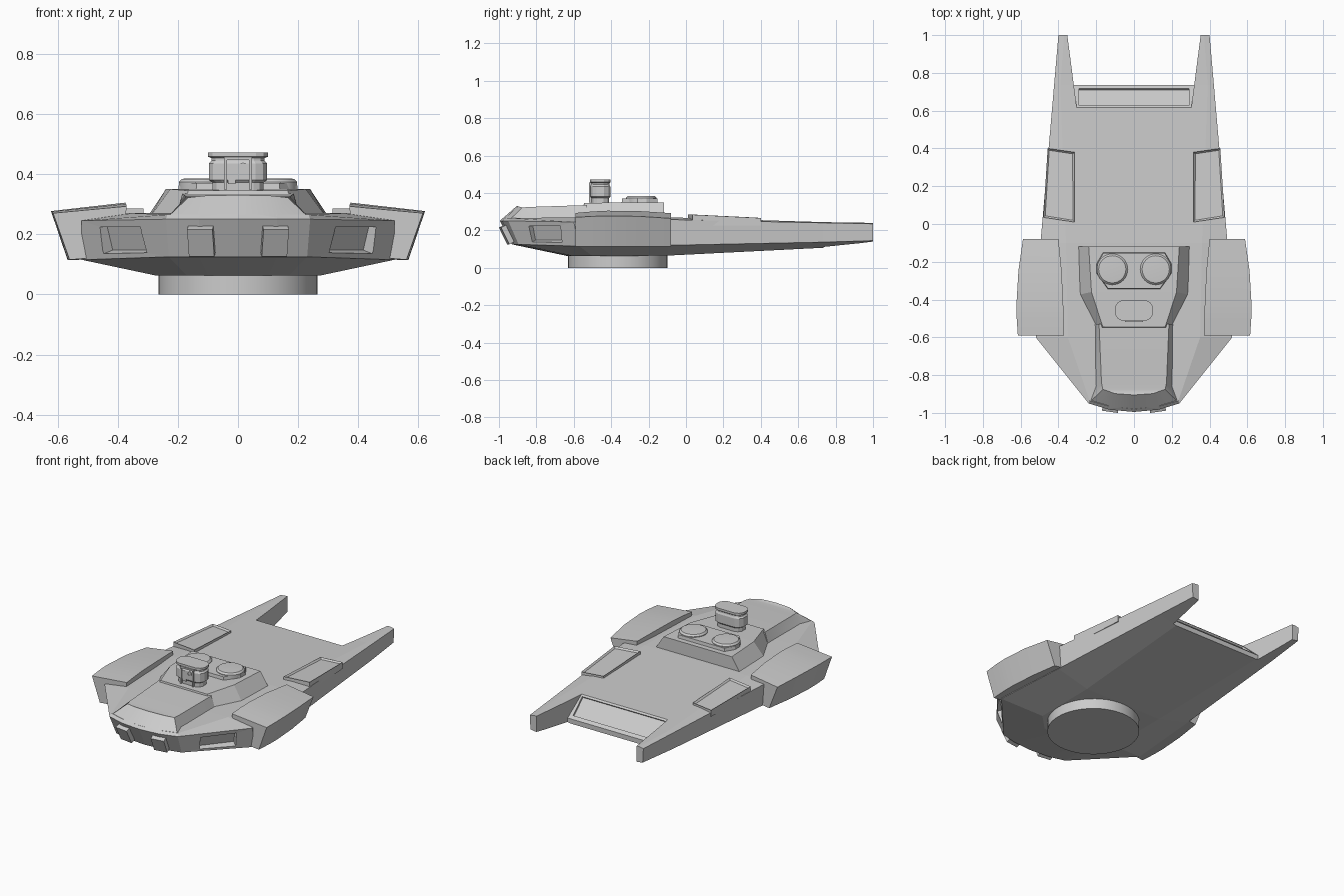
import bpy, bmesh
from math import radians, cos, sin, pi
from mathutils import Matrix, Vector, Euler

if "Cube" in bpy.data.objects:
    bpy.data.objects.remove(bpy.data.objects["Cube"])


def finish(bm, name, angle=None):
    bmesh.ops.remove_doubles(bm, verts=bm.verts, dist=1e-5)
    bmesh.ops.recalc_face_normals(bm, faces=bm.faces)
    me = bpy.data.meshes.new(name)
    bm.to_mesh(me)
    bm.free()
    ob = bpy.data.objects.new(name, me)
    bpy.context.collection.objects.link(ob)
    if angle:
        bpy.ops.object.select_all(action='DESELECT')
        bpy.context.view_layer.objects.active = ob
        ob.select_set(True)
        bpy.ops.object.shade_smooth_by_angle(angle=radians(angle))
    return ob


def loft(name, rings, angle=None):
    """Closed rings of equal length joined by quads and capped."""
    bm = bmesh.new()
    vs = [[bm.verts.new(p) for p in r] for r in rings]
    n = len(rings[0])
    for a, b in zip(vs, vs[1:]):
        for i in range(n):
            j = (i + 1) % n
            bm.faces.new((a[i], a[j], b[j], b[i]))
    bm.faces.new(vs[0])
    bm.faces.new(vs[-1])
    return finish(bm, name, angle)


def layered(name, layers, angle=None):
    """Stacked half outlines (nose to tail), mirrored; caps are cross strips."""
    bm = bmesh.new()
    n = len(layers[0])
    V = [[[bm.verts.new((s * x, y, z)) for x, y, z in L] for s in (1, -1)]
         for L in layers]
    for a, b in zip(V, V[1:]):
        for s in (0, 1):
            for i in range(n - 1):
                bm.faces.new((a[s][i], a[s][i + 1], b[s][i + 1], b[s][i]))
    for L in (V[0], V[-1]):
        for i in range(n - 1):
            bm.faces.new((L[0][i], L[0][i + 1], L[1][i + 1], L[1][i]))
    bm.faces.new([L[0][-1] for L in V] + [L[1][-1] for L in reversed(V)])
    return finish(bm, name, angle)


def box(name, loc, size, rot=(0, 0, 0)):
    bm = bmesh.new()
    m = (Matrix.Translation(loc) @ Euler([radians(a) for a in rot]).to_matrix().to_4x4()
         @ Matrix.Diagonal((*size, 1)))
    bmesh.ops.create_cube(bm, size=1, matrix=m)
    return finish(bm, name)


def lathe(name, cx, cy, profile, n=32):
    return loft(name, [[(cx + r * cos(2 * pi * i / n), cy + r * sin(2 * pi * i / n), z)
                        for i in range(n)] for r, z in profile], 30)


def cut(ob, cutter):
    cutter.hide_render = True
    cutter.display_type = 'WIRE'
    m = ob.modifiers.new(cutter.name, 'BOOLEAN')
    m.operation = 'DIFFERENCE'
    m.solver = 'EXACT'
    m.object = cutter
    # apply the cut and drop the helper
    dg = bpy.context.evaluated_depsgraph_get()
    me = bpy.data.meshes.new_from_object(ob.evaluated_get(dg))
    ob.modifiers.clear()
    ob.data = me
    bpy.data.objects.remove(cutter)


# Hull: deck, belt top, belt bottom, floor
hull = layered("hull", [
    [(0, -.98, .265), (.13, -.965, .265), (.235, -.935, .265), (.35, -.6, .27),
     (.36, -.1, .27), (.39, .735, .244), (.37, 1, .24)],
    [(0, -.995, .25), (.13, -.983, .25), (.24, -.95, .25), (.52, -.6, .245),
     (.495, -.1, .258), (.423, .735, .24), (.40, 1, .235)],
    [(0, -.93, .125), (.13, -.92, .125), (.23, -.895, .125), (.52, -.57, .115),
     (.485, -.1, .12), (.42, .735, .137), (.395, 1, .145)],
    [(0, -.63, .062), (.1, -.62, .062), (.17, -.6, .062), (.27, -.5, .062),
     (.27, -.1, .065), (.3, .735, .107), (.36, 1, .14)]])

# Rear notch with sloped ramp and inset ramp panel
prof = [(.56, .30), (.735, .137), (.735, -.1), (1.1, -.1), (1.1, .30)]
half = lambda y: .303 + (y - .615) * .13
cut(hull, loft("notch_cutter", [[(s * half(y), y, z) for y, z in prof] for s in (1, -1)]))
cut(hull, box("ramp_cutter", (0, .672, .196), (.585, .125, .024), (-43, 0, 0)))

# Recessed windows in the angled bow
for s in (1, -1):
    cut(hull, box("bow_recess_cutter", (s * .385, -.75, .18), (.215, .07, .09),
                  (17, 0, s * 51)))

# Turret ring under the hull
lathe("base_ring", 0, -.365, [(.265, 0), (.265, .075)], 48)

# Raised bow hood
layered("bow_hood", [
    [(0, -.99, .255), (.13, -.977, .255), (.236, -.945, .255), (.205, -.86, .255), (.21, -.53, .255)],
    [(0, -.905, .33), (.1, -.898, .329), (.165, -.875, .322), (.172, -.84, .325), (.185, -.53, .335)]], 25)

# Upper housing
layered("upper_housing", [
    [(0, -.565, .255), (.2, -.56, .255), (.295, -.375, .255), (.303, -.118, .255)],
    [(0, -.545, .345), (.165, -.545, .345), (.225, -.36, .35), (.24, -.118, .35)]])

# Hatch tray with two round hatches
tray = [(-.14, -.345), (.14, -.345), (.2, -.26), (.2, -.21), (.165, -.15),
        (-.165, -.15), (-.2, -.21), (-.2, -.26)]
loft("hatch_tray", [[(x, y, .34) for x, y in tray],
                    [(x * .98, -.245 + (y + .245) * .96, .37) for x, y in tray]])
for s in (1, -1):
    lathe("round_hatch", s * .115, -.24, [(.082, .35), (.082, .374), (.072, .384), (.06, .385)])

# Sight head: neck, drum and cap
octa = [(-.06, -.055), (.06, -.055), (.085, -.044), (.1, -.02), (.1, .02), (.085, .044),
        (.06, .055), (-.06, .055), (-.085, .044), (-.1, .02), (-.1, -.02), (-.085, -.044)]
steps = [(.34, .85), (.372, .85), (.38, .97), (.435, .97), (.445, .88),
         (.453, .88), (.458, 1), (.472, 1)]
loft("sight_head", [[(x * k, -.458 + y * k, z) for x, y in octa] for z, k in steps])
for x in (-.042, .042):
    box("sight_frame_side", (x, -.505, .402), (.01, .025, .108))
box("sight_frame_top", (0, -.505, .452), (.094, .025, .01))
box("sight_panel", (-.02, -.508, .4), (.025, .01, .065))
lens = lathe("sight_lens", 0, 0, [(.015, 0), (.015, .018), (.01, .018), (.01, .01)], 16)
lens.rotation_euler = (radians(90), 0, 0)
lens.location = (.017, -.498, .423)

# Side armour pods: y, inner x/z, outer x/z, bottom x
pod = [(-.59, .37, .293, .615, .27, .56), (-.5, .372, .301, .621, .275, .566),
       (-.42, .375, .305, .622, .277, .567), (-.25, .383, .303, .612, .275, .555),
       (-.08, .40, .292, .588, .264, .53)]
for s in (1, -1):
    loft("side_pod", [[(s * xi, y, zi), (s * xo, y, zo), (s * xb, y, .115), (s * (xi + .02), y, .13)]
                      for y, xi, zi, xo, zo, xb in pod], 25)

# Framed deck boxes
quad = [(.315, .01, .286), (.48, .035, .284), (.457, .40, .266), (.315, .38, .268)]
for s in (1, -1):
    bm = bmesh.new()
    top = [bm.verts.new((s * x, y, z)) for x, y, z in quad]
    low = [bm.verts.new((s * x, y, .225)) for x, y, z in quad]
    face = bm.faces.new(top)
    bm.faces.new(low)
    for i in range(4):
        bm.faces.new((top[i], top[i - 1], low[i - 1], low[i]))
    bmesh.ops.recalc_face_normals(bm, faces=bm.faces)
    bmesh.ops.inset_region(bm, faces=[face], thickness=.013)
    for v in face.verts:
        v.co.z -= .01
    finish(bm, "deck_box")

# Bow lamps
for s in (1, -1):
    box("bow_lamp", (s * .122, -.957, .178), (.085, .035, .1), (26, 0, s * 8))
